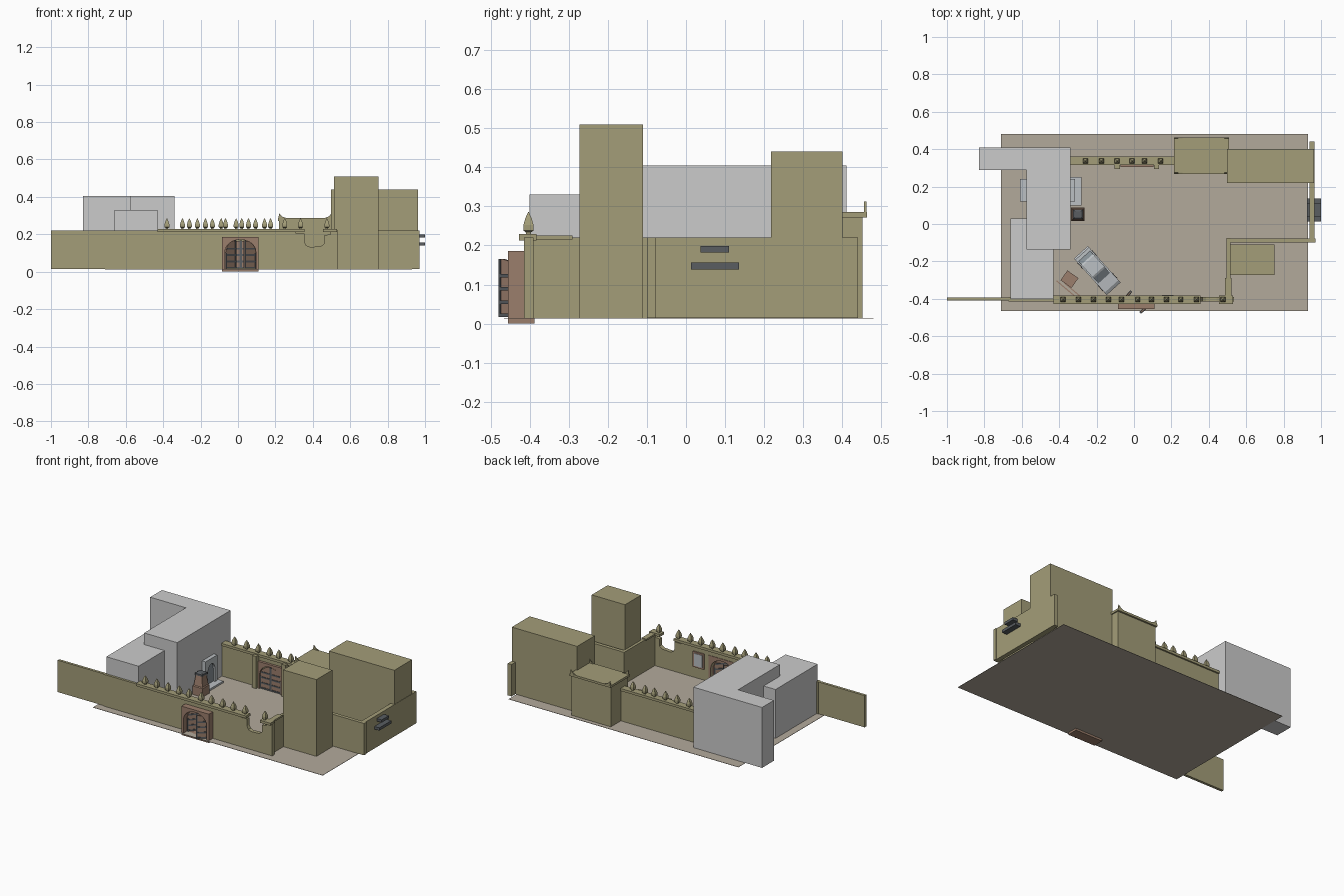
import bpy, bmesh, math

if "Cube" in bpy.data.objects:
    bpy.data.objects.remove(bpy.data.objects["Cube"])

def mat(name, c):
    m = bpy.data.materials.new(name)
    m.diffuse_color = (*c, 1)
    m.use_nodes = True
    m.node_tree.nodes["Principled BSDF"].inputs["Base Color"].default_value = m.diffuse_color
    return m

OLIVE = mat("olive_plaster", (0.37, 0.34, 0.19))
SAND = mat("sand", (0.45, 0.40, 0.33))
WOOD = mat("wood", (0.33, 0.21, 0.15))
IRON = mat("iron", (0.10, 0.11, 0.12))
GLASS = mat("glass", (0.25, 0.29, 0.32))
STEEL = mat("pale_steel", (0.5, 0.53, 0.55))
G = 0.015  # ground level

def finish(name, bm, m=None, loc=(0, 0, 0), rot=0):
    bmesh.ops.recalc_face_normals(bm, faces=bm.faces)
    me = bpy.data.meshes.new(name)
    bm.to_mesh(me)
    bm.free()
    if m:
        me.materials.append(m)
    ob = bpy.data.objects.new(name, me)
    bpy.context.collection.objects.link(ob)
    ob.location = loc
    ob.rotation_euler.z = rot
    return ob

def prism(name, pts, axis, a, b, m=None, loc=(0, 0, 0), rot=0):
    """Extrude a 2D outline from a to b along an axis."""
    def at(p, t):
        return {'x': (t, p[0], p[1]), 'y': (p[0], t, p[1]), 'z': (p[0], p[1], t)}[axis]
    bm = bmesh.new()
    lo = [bm.verts.new(at(p, a)) for p in pts]
    hi = [bm.verts.new(at(p, b)) for p in pts]
    bm.faces.new(lo)
    bm.faces.new(hi[::-1])
    for i in range(len(pts)):
        j = (i + 1) % len(pts)
        bm.faces.new((lo[i], lo[j], hi[j], hi[i]))
    return finish(name, bm, m, loc, rot)

def box(name, x0, x1, y0, y1, z0, z1, m=None, loc=(0, 0, 0), rot=0):
    return prism(name, [(x0, y0), (x1, y0), (x1, y1), (x0, y1)], 'z', z0, z1, m, loc, rot)

def arch(c, half, z0, spring, rise, n=12):
    """Arch outline, bottom left over the top to bottom right."""
    curve = [(c - half * math.cos(math.pi * i / n), spring + rise * math.sin(math.pi * i / n))
             for i in range(n + 1)]
    return [(c - half, z0)] + curve + [(c + half, z0)]

def arch_frame(name, c, half, outer, top, z0, spring, rise, axis, a, b, m=None):
    pts = [(c - outer, z0), (c - outer, top), (c + outer, top), (c + outer, z0)]
    prism(name, pts + arch(c, half, z0, spring, rise)[::-1], axis, a, b, m)

def lathe4(name, rings, m, loc, rot=0):
    """Square-section stack of (half width, height) rings."""
    bm = bmesh.new()
    prev = None
    for r, z in rings:
        cur = [bm.verts.new((r * sx, r * sy, z)) for sx, sy in ((-1, -1), (1, -1), (1, 1), (-1, 1))]
        if prev:
            for i in range(4):
                bm.faces.new((prev[i], prev[(i + 1) % 4], cur[(i + 1) % 4], cur[i]))
        else:
            bm.faces.new(cur)
        prev = cur
    bm.faces.new(prev)
    return finish(name, bm, m, loc, rot)

# Ground sheet
box("ground", -0.71, 0.93, -0.465, 0.48, G - 0.002, G, SAND)

# Grey house: L-shaped main block and lower front block
prism("house_main", [(-0.83, 0.29), (-0.575, 0.29), (-0.575, -0.135), (-0.34, -0.135),
                     (-0.34, 0.41), (-0.83, 0.41)], 'z', G, 0.405)
box("house_low_block", -0.66, -0.43, -0.40, 0.03, G, 0.33)
# House doorways on both sides
for name, a, b in (("east", -0.34, -0.315), ("west", -0.61, -0.575)):
    arch_frame("doorway_frame_" + name, 0.18, 0.035, 0.06, 0.19, G, 0.11, 0.045, 'x', a, b, STEEL)
    t = 0.33 if name == "east" else 0.585
    prism("house_door_" + name, arch(0.18, 0.035, G, 0.11, 0.045), 'x', -t - 0.01, -t + 0.003, GLASS)
box("door_step", -0.34, -0.28, 0.10, 0.25, G, 0.027, STEEL)

# Front wall with gate opening and broken gap
gate_c, gate_h = 0.0125, 0.083
wall = [(-0.67, G), (-0.67, 0.22), (0.31, 0.22), (0.31, 0.205), (0.355, 0.205), (0.355, 0.16), (0.365, 0.14),
        (0.385, 0.132), (0.44, 0.135), (0.462, 0.15), (0.462, 0.195), (0.495, 0.20), (0.495, 0.22),
        (0.535, 0.22), (0.535, G)]
prism("front_wall", wall + arch(gate_c, gate_h, G, 0.105, 0.067)[::-1], 'y', -0.415, -0.39, OLIVE)
box("front_wall_extension", -1.0, -0.67, -0.41, -0.393, G, 0.22, OLIVE)
box("front_coping", -0.43, 0.355, -0.427, -0.382, 0.213, 0.229, OLIVE)
box("front_coping_end", 0.455, 0.53, -0.427, -0.382, 0.213, 0.229, OLIVE)

# Rear wall, coping and pilasters
box("rear_wall", -0.34, 0.22, 0.322, 0.35, G, 0.22, OLIVE)
box("rear_coping", -0.34, 0.215, 0.315, 0.36, 0.213, 0.229, OLIVE)
for x in (-0.09, 0.12):
    box("rear_pilaster", x - 0.014, x + 0.014, 0.293, 0.325, G, 0.222, OLIVE)

# Spikes along both walls
spike = [(0.006, 0), (0.007, 0.006), (0.013, 0.01), (0.013, 0.024), (0.008, 0.042), (0.0005, 0.058)]
rows = ((-0.403, (-0.38, -0.297, -0.217, -0.137, -0.067, 0.02, 0.094, 0.174, 0.25, 0.334, 0.475)),
        (0.337, (-0.26, -0.174, -0.09, -0.01, 0.056, 0.142)))
for y, xs in rows:
    for x in xs:
        lathe4("wall_spike", spike, OLIVE, (x, y, 0.228))

# Right-hand yard walls, tower and rear block
box("return_wall", 0.495, 0.515, -0.40, -0.075, G, 0.22, OLIVE)
box("return_coping", 0.487, 0.52, -0.40, -0.29, 0.215, 0.226, OLIVE)
box("side_yard_wall", 0.495, 0.97, -0.10, -0.077, G, 0.22, OLIVE)
box("right_wall", 0.937, 0.965, -0.10, 0.44, G, 0.22, OLIVE)
box("tower", 0.512, 0.75, -0.272, -0.11, G, 0.51, OLIVE)
box("rear_block", 0.497, 0.963, 0.218, 0.40, G, 0.44, OLIVE)

# Pavilion with upturned roof corners
box("pavilion", 0.22, 0.50, 0.275, 0.452, G, 0.275, OLIVE)
box("pavilion_roof", 0.213, 0.507, 0.267, 0.463, 0.272, 0.286, OLIVE)
for y in (0.27, 0.456):
    for x, s in ((0.215, 1), (0.505, -1)):
        prism("roof_corner_fin", [(x, 0.28), (x + s * 0.005, 0.312), (x + s * 0.02, 0.295),
                                  (x + s * 0.045, 0.286)], 'y', y, y + 0.006, OLIVE)

# Dark ledges on the right wall
box("upper_ledge", 0.925, 1.0, 0.037, 0.11, 0.182, 0.199, IRON)
box("lower_ledge", 0.925, 1.0, 0.013, 0.135, 0.139, 0.157, IRON)

# Front gate: wooden surround, threshold and two open leaves
arch_frame("gate_surround", gate_c, gate_h, 0.098, 0.186, 0.0, 0.105, 0.067, 'y', -0.455, -0.387, WOOD)
box("gate_threshold", -0.07, 0.0955, -0.455, -0.387, 0.0, G, WOOD)

def leaf(name, hinge, s, y, rot, w=0.082):
    n = 8
    top = [(s * w * (1 - math.cos(math.pi / 2 * i / n)), 0.10 + 0.066 * math.sin(math.pi / 2 * i / n))
           for i in range(n + 1)]
    loc = (hinge, y, 0)
    prism(name, [(0, 0.017)] + top + [(s * w, 0.017)], 'y', -0.004, 0.004, WOOD, loc, rot)
    for z in (0.017, 0.05, 0.085, 0.118):
        box(name + "_rail", *sorted((s * 0.008, s * w)), -0.007, 0.007, z, z + 0.009, IRON, loc, rot)
    for x in (0.003, w - 0.004):
        h = 0.10 if x < 0.01 else 0.166
        box(name + "_stile", *sorted((s * (x - 0.003), s * (x + 0.004))), -0.007, 0.007, 0.017, h,
            IRON, loc, rot)

leaf("gate_leaf_left", -0.069, 1, -0.42, math.radians(48))
leaf("gate_leaf_right", 0.094, -1, -0.42, math.radians(42))

# Rear gate, closed, facing the yard
arch_frame("rear_gate_frame", 0.015, 0.075, 0.088, 0.188, G, 0.11, 0.062, 'y', 0.306, 0.322, WOOD)
leaf("rear_leaf_left", -0.06, 1, 0.316, 0, 0.075)
leaf("rear_leaf_right", 0.09, -1, 0.316, 0, 0.075)

# Blank framed board on the inside of the front wall
box("board_frame", 0.14, 0.22, -0.39, -0.382, 0.085, 0.185, WOOD)
box("board_panel", 0.15, 0.21, -0.383, -0.379, 0.095, 0.175, STEEL)

# Tapered wooden stove in the yard
lathe4("stove_body", [(0.036, 0), (0.036, 0.055), (0.031, 0.06), (0.022, 0.125)], WOOD, (-0.30, 0.052, G))
lathe4("stove_cap", [(0.026, 0), (0.026, 0.012), (0.016, 0.018)], IRON, (-0.30, 0.052, 0.14))

# Crate with leaning poles
box("crate", -0.036, 0.036, -0.032, 0.032, 0, 0.06, WOOD, (-0.345, -0.295, G), math.radians(-35))
for x, y in ((-0.365, -0.345), (-0.325, -0.355)):
    box("crate_pole", -0.065, 0.065, -0.003, 0.003, 0, 0.006, WOOD, (x, y, G), math.radians(-40))

# Parked car: body, cabin glass, roof and wheels
CAR = (-0.197, -0.248, G)
CR = math.radians(-48)
body = [(-0.13, 0.015), (-0.13, 0.042), (-0.12, 0.05), (0.05, 0.053), (0.115, 0.046), (0.132, 0.035), (0.132, 0.015)]
prism("car_body", body, 'y', -0.05, 0.05, STEEL, CAR, CR)
prism("car_windows", [(-0.105, 0.048), (-0.075, 0.078), (0.015, 0.078), (0.06, 0.05)], 'y',
      -0.042, 0.042, GLASS, CAR, CR)
prism("car_roof", [(-0.08, 0.077), (-0.07, 0.083), (0.008, 0.083), (0.018, 0.077)], 'y',
      -0.043, 0.043, STEEL, CAR, CR)
for x in (-0.08, 0.083):
    for y in (-0.052, 0.038):
        ring = [(x + 0.019 * math.cos(i * math.pi / 6), 0.019 + 0.019 * math.sin(i * math.pi / 6))
                for i in range(12)]
        prism("car_wheel", ring, 'y', y, y + 0.014, IRON, CAR, CR)
